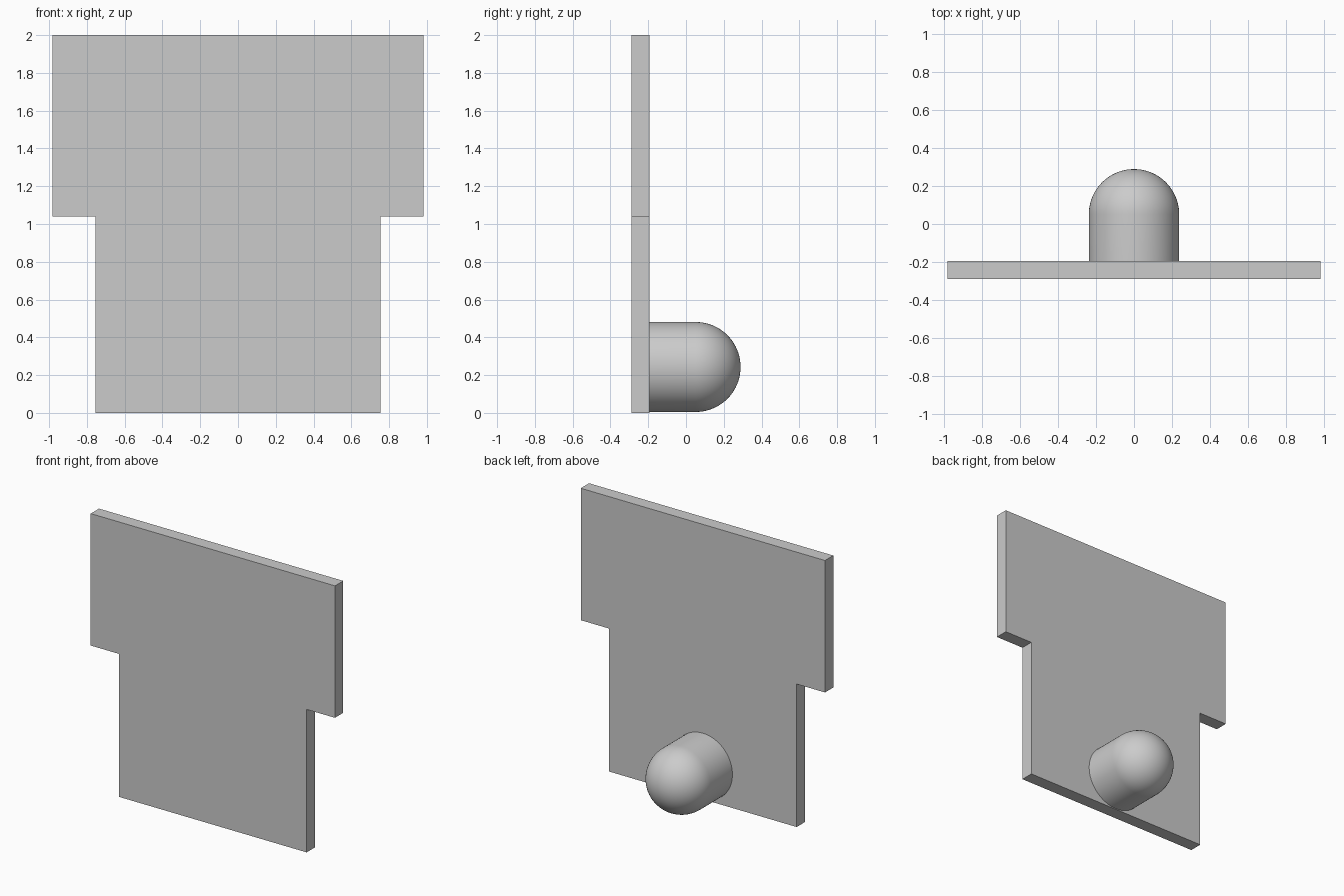
import bpy
import bmesh
from math import sin, cos, pi, radians
from mathutils import Vector

cube = bpy.data.objects.get("Cube")
if cube:
    bpy.data.objects.remove(cube, do_unlink=True)

grey = bpy.data.materials.new("light grey")
grey.use_nodes = True
colour = (0.6, 0.6, 0.6, 1)
grey.diffuse_color = colour
grey.node_tree.nodes["Principled BSDF"].inputs["Base Color"].default_value = colour

FRONT, BACK = -0.289, -0.194


def add_object(name, bm):
    bmesh.ops.recalc_face_normals(bm, faces=bm.faces)
    mesh = bpy.data.meshes.new(name)
    bm.to_mesh(mesh)
    bm.free()
    mesh.materials.append(grey)
    obj = bpy.data.objects.new(name, mesh)
    bpy.context.collection.objects.link(obj)
    return obj


# Stepped flat plate: mirrored half outline, extruded backwards
half = [(0.755, 0), (0.755, 1.04), (0.983, 1.04), (0.983, 2)]
outline = half + [(-x, z) for x, z in reversed(half)]
bm = bmesh.new()
face = bm.faces.new([bm.verts.new((x, FRONT, z)) for x, z in outline])
result = bmesh.ops.extrude_face_region(bm, geom=[face])
moved = [v for v in result["geom"] if isinstance(v, bmesh.types.BMVert)]
bmesh.ops.translate(bm, verts=moved, vec=(0, BACK - FRONT, 0))
add_object("stepped_plate", bm)

# Round-ended peg: profile turned about an axis along y
radius, dome_y, peg_z, steps = 0.238, 0.051, 0.243, 20
profile = [(0, BACK), (radius, BACK)]
profile += [(radius * cos(a), dome_y + radius * sin(a))
            for a in (i * pi / 2 / steps for i in range(steps + 1))]
bm = bmesh.new()
verts = [bm.verts.new((r, y, peg_z)) for r, y in profile]
edges = [bm.edges.new(pair) for pair in zip(verts, verts[1:])]
bmesh.ops.spin(bm, geom=verts + edges, cent=Vector((0, 0, peg_z)),
               axis=(0, 1, 0), angle=2 * pi, steps=64)
bmesh.ops.remove_doubles(bm, verts=bm.verts, dist=0.0001)
peg = add_object("round_ended_peg", bm)
bpy.ops.object.select_all(action="DESELECT")
peg.select_set(True)
bpy.context.view_layer.objects.active = peg
bpy.ops.object.shade_smooth_by_angle(angle=radians(30))
